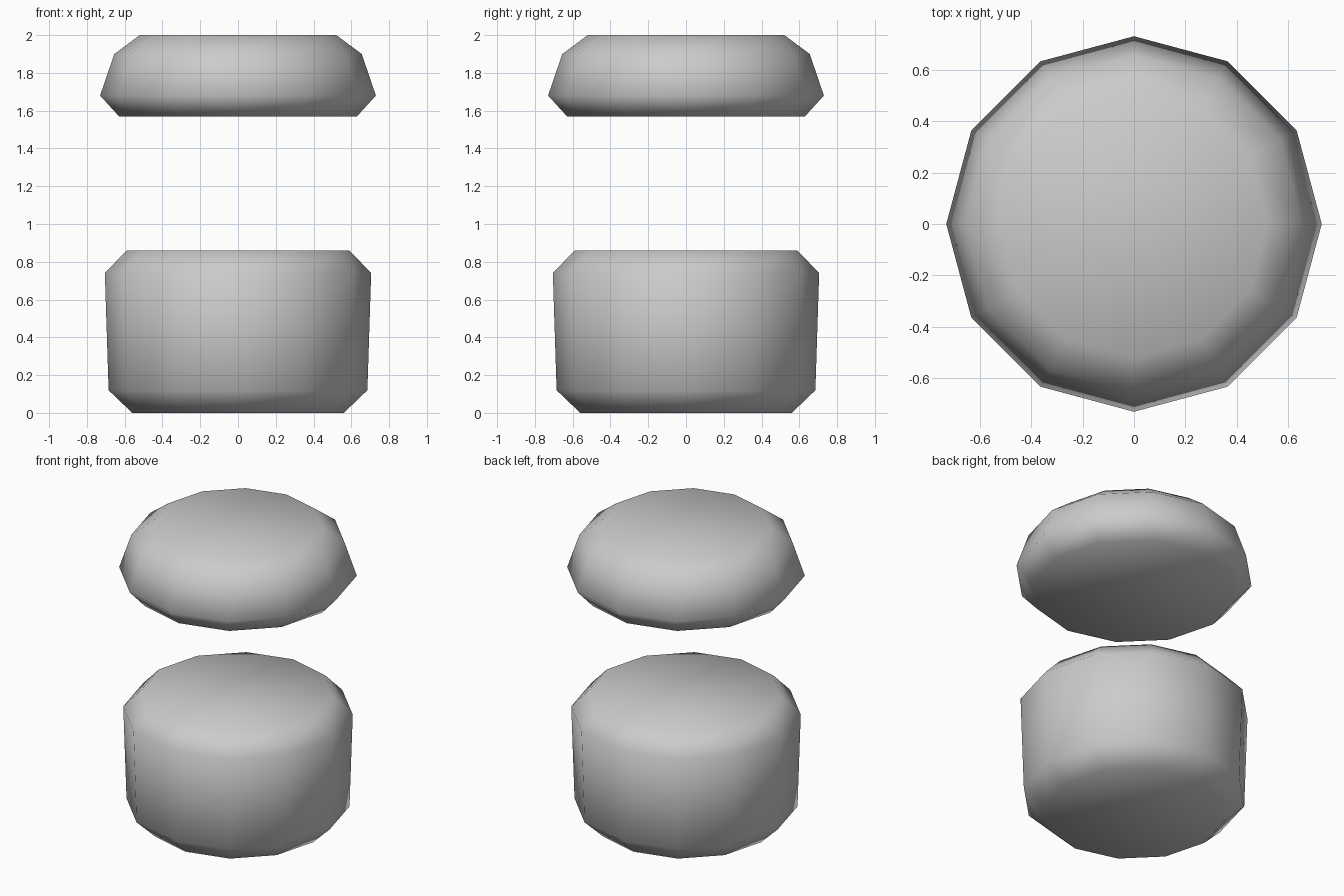
import bpy, bmesh, math

if "Cube" in bpy.data.objects:
    bpy.data.objects.remove(bpy.data.objects["Cube"])

SIDES = 12

stone = bpy.data.materials.new("pale_grey")
stone.diffuse_color = (0.6, 0.6, 0.6, 1)
stone.use_nodes = True
stone.node_tree.nodes["Principled BSDF"].inputs["Base Color"].default_value = stone.diffuse_color


def turned_block(name, profile):
    """Closed twelve-sided block from (radius, height) rings."""
    bm = bmesh.new()
    rings = []
    for r, z in profile:
        rings.append([bm.verts.new((r * math.cos(2 * math.pi * i / SIDES),
                                    r * math.sin(2 * math.pi * i / SIDES), z))
                      for i in range(SIDES)])
    for low, high in zip(rings, rings[1:]):
        for i in range(SIDES):
            j = (i + 1) % SIDES
            bm.faces.new((low[i], low[j], high[j], high[i]))
    bm.faces.new(rings[0][::-1])
    bm.faces.new(rings[-1])
    for f in bm.faces:
        f.smooth = True
    me = bpy.data.meshes.new(name)
    bm.to_mesh(me)
    bm.free()
    me.materials.append(stone)
    ob = bpy.data.objects.new(name, me)
    bpy.context.collection.objects.link(ob)
    return ob


# Tall lower block with chamfered rims
turned_block("lower_block", [(0.56, 0), (0.685, 0.12), (0.705, 0.74), (0.59, 0.86)])

# Flat upper block, widest near its base
turned_block("upper_block", [(0.63, 1.57), (0.73, 1.68), (0.655, 1.9), (0.52, 2.0)])
